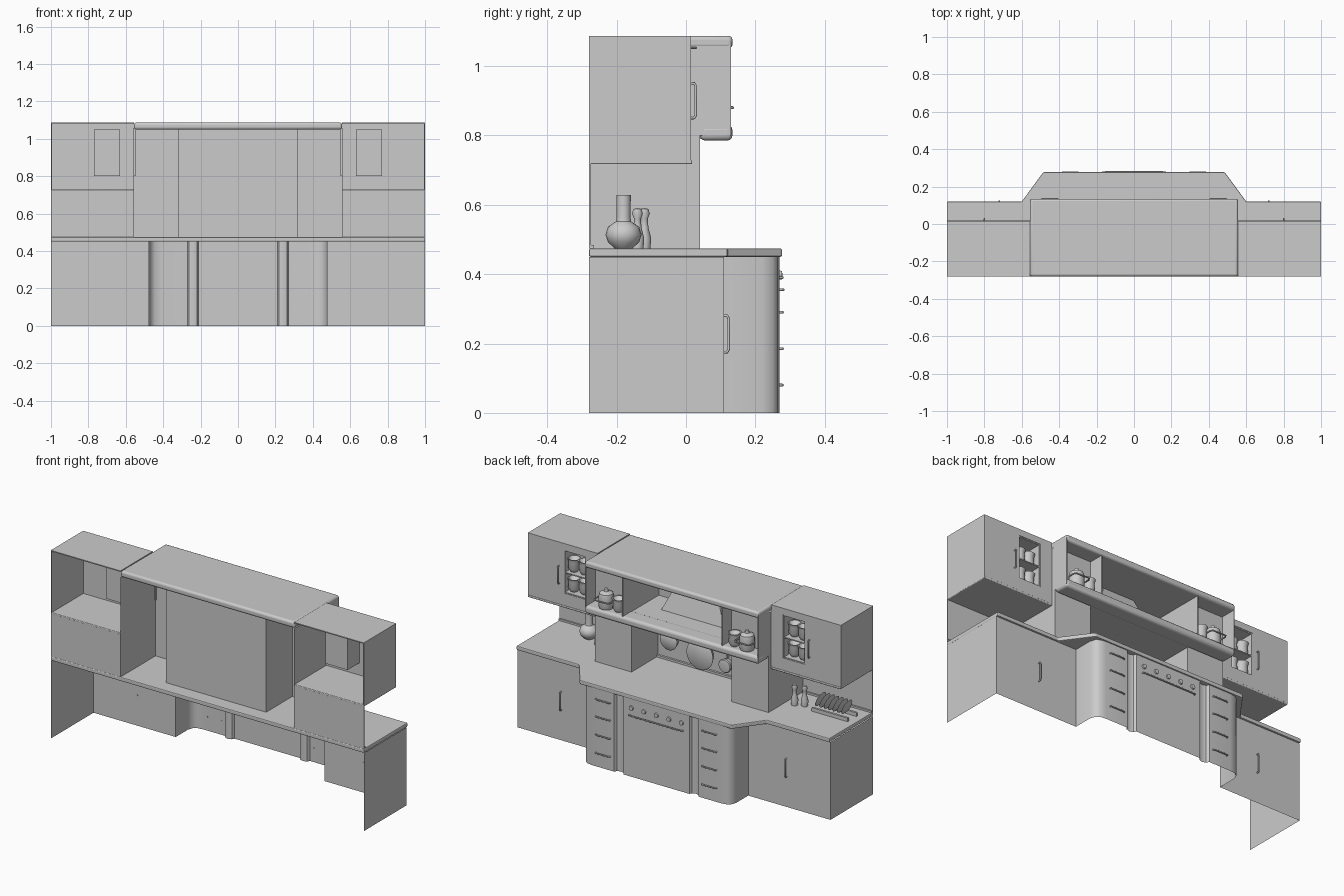
import bpy, bmesh, math
from mathutils import Matrix, Vector

old = bpy.data.objects.get("Cube")
if old:
    bpy.data.objects.remove(old, do_unlink=True)

mat = bpy.data.materials.new("plain grey")
mat.use_nodes = True
GREY = (0.6, 0.6, 0.6, 1)
mat.diffuse_color = GREY
mat.node_tree.nodes["Principled BSDF"].inputs["Base Color"].default_value = GREY


def finish(name, bm, smooth=False):
    bmesh.ops.recalc_face_normals(bm, faces=bm.faces[:])
    me = bpy.data.meshes.new(name)
    for f in bm.faces:
        f.smooth = smooth
    bm.to_mesh(me)
    bm.free()
    me.materials.append(mat)
    ob = bpy.data.objects.new(name, me)
    bpy.context.scene.collection.objects.link(ob)
    if smooth:
        bpy.ops.object.select_all(action="DESELECT")
        ob.select_set(True)
        bpy.context.view_layer.objects.active = ob
        bpy.ops.object.shade_smooth_by_angle(angle=math.radians(40))
    return ob


def box(name, x, y, z, round_edge=0):
    x, y, z = sorted(x), sorted(y), sorted(z)
    bm = bmesh.new()
    bmesh.ops.create_cube(bm, size=1)
    for v in bm.verts:
        v.co = [r[0] + (c + 0.5) * (r[1] - r[0]) for c, r in zip(v.co, (x, y, z))]
    ob = finish(name, bm, round_edge > 0)
    if round_edge:
        mod = ob.modifiers.new("rounded", "BEVEL")
        mod.width, mod.segments = round_edge, 3
    return ob


def wall(name, plan, z0, z1, closed=False, smooth=False):
    """Upright sheet following a plan line; closed also caps it."""
    bm = bmesh.new()
    lo = [bm.verts.new((x, y, z0)) for x, y in plan]
    hi = [bm.verts.new((x, y, z1)) for x, y in plan]
    n = len(plan)
    for i in range(n if closed else n - 1):
        j = (i + 1) % n
        bm.faces.new((lo[i], lo[j], hi[j], hi[i]))
    if closed:
        bm.faces.new(lo)
        bm.faces.new(hi)
    return finish(name, bm, smooth)


def lathe(name, at, profile, steps=20, lying=False):
    """Turned part; lying points its axis along +y."""
    bm = bmesh.new()
    vs = [bm.verts.new((r, 0, z)) for r, z in profile]
    es = [bm.edges.new(p) for p in zip(vs, vs[1:])]
    bmesh.ops.spin(bm, geom=vs + es, axis=(0, 0, 1), cent=(0, 0, 0),
                   angle=math.tau, steps=steps)
    bmesh.ops.remove_doubles(bm, verts=bm.verts[:], dist=1e-4)
    if lying:
        bm.transform(Matrix.Rotation(-math.pi / 2, 4, "X"))
    bm.transform(Matrix.Translation(at))
    return finish(name, bm, True)


def handle(name, a, b, out=0.015, r=0.004):
    a, b, o = Vector(a), Vector(b), Vector((0, out, 0))
    d = (b - a) * 0.08
    cu = bpy.data.curves.new(name, "CURVE")
    cu.dimensions, cu.bevel_depth, cu.bevel_resolution = "3D", r, 2
    cu.use_fill_caps = True
    pts = [a, a + o * 0.7, a + o + d, b + o - d, b + o * 0.7, b]
    sp = cu.splines.new("POLY")
    sp.points.add(len(pts) - 1)
    for p, q in zip(sp.points, pts):
        p.co = (*q, 1)
    cu.materials.append(mat)
    bpy.context.scene.collection.objects.link(bpy.data.objects.new(name, cu))


def mirrored(half):
    return half + [(-x, y) for x, y in reversed(half)]


T = 0.006            # panel thickness
BACK = -0.28

# Base cabinets: open-backed shell with a swept front
front = [(1, BACK), (1, 0.11), (0.475, 0.11), (0.475, 0.22), (0.465, 0.25),
         (0.445, 0.265), (0.41, 0.27), (0.27, 0.27), (0.262, 0.255),
         (0.24, 0.248), (0.218, 0.255), (0.21, 0.27)]
wall("base_cabinet_shell", mirrored(front), 0, 0.45, smooth=True)
top = [(1, BACK), (1, 0.12), (0.6, 0.12), (0.485, 0.277)]
counter = wall("countertop", mirrored(top), 0.45, 0.474, closed=True)
edge = counter.modifiers.new("rounded", "BEVEL")
edge.width, edge.segments = 0.005, 2

# Oven bar and knobs
handle("oven_handle", (0.17, 0.268, 0.355), (-0.17, 0.268, 0.355), 0.012)
for i in range(5):
    lathe("oven_knob", (-0.16 + i * 0.08, 0.268, 0.397),
          [(0, 0), (0.014, 0), (0.012, 0.009), (0, 0.01)], 14, lying=True)

# Alcove between two hollow piers
alcove = [(0.555, BACK), (0.555, 0.04), (0.32, 0.04), (0.32, -0.2)]
wall("alcove_and_piers", mirrored(alcove), 0.474, 1.05)
box("alcove_upstand", (-0.32, 0.32), (-0.2, -0.188), (0.474, 0.486))

# Overhead canopy: lid, lower shelf, ends, partitions and extractor
box("canopy_lid", (-0.556, 0.556), (BACK, 0.134), (1.05, 1.087), 0.012)
box("canopy_shelf", (-0.556, 0.556), (0.04, 0.134), (0.785, 0.83), 0.015)
box("canopy_shelf_inner", (-0.32, 0.32), (-0.2, 0.06), (0.79, 0.828))
bm = bmesh.new()
lo = [bm.verts.new(p) for p in ((-.2, -.2, .828), (-.2, -.06, .828), (.2, -.06, .828), (.2, -.2, .828))]
hi = [bm.verts.new(p) for p in ((-.1, -.2, 1.05), (-.1, -.12, 1.05), (.1, -.12, 1.05), (.1, -.2, 1.05))]
for i in range(3):
    bm.faces.new((lo[i], lo[i + 1], hi[i + 1], hi[i]))
finish("extractor_funnel", bm)

POT = [(0, 0), (0.036, 0), (0.04, 0.01), (0.04, 0.07), (0.036, 0.085), (0.012, 0.095), (0.01, 0.11), (0, 0.112)]
CUP = [(0, 0), (0.02, 0), (0.032, 0.02), (0.03, 0.055), (0.036, 0.075), (0.03, 0.075), (0, 0.03)]
BOTTLE = [(0, 0), (0.018, 0), (0.02, 0.03), (0.012, 0.06), (0.01, 0.085), (0.016, 0.1), (0.012, 0.114), (0, 0.116)]

for s in (1, -1):
    side = "left" if s > 0 else "right"

    def sx(a, b):
        return (s * a, s * b)

    # Canopy end, partition and the pots in its compartment
    box(side + "_canopy_end", sx(0.555 - T, 0.555), (0.03, 0.13), (0.8, 1.07))
    box(side + "_canopy_partition", sx(0.32 - T, 0.32), (-0.2, 0.125), (0.82, 1.06))
    lathe(side + "_stored_pot", (s * 0.45, 0.085, 0.83), POT)
    handle(side + "_pot_grip", (s * 0.5, 0.085, 0.88), (s * 0.4, 0.085, 0.88), 0.05)
    lathe(side + "_stored_cup", (s * 0.37, 0.085, 0.83), CUP)

    # Wall cabinet, open at the back, with a cup niche in its front
    box(side + "_wall_cabinet_top", sx(0.555, 1), (BACK, 0.015), (1.087 - T, 1.087))
    box(side + "_wall_cabinet_floor", sx(0.555, 1), (BACK, 0.018), (0.717, 0.729), 0.004)
    box(side + "_wall_cabinet_side", sx(1 - T, 1), (BACK, 0.015), (0.72, 1.087))
    f = (0.015 - T, 0.015)
    box(side + "_front_inner", sx(0.555, 0.63), f, (0.72, 1.087))
    box(side + "_front_outer", sx(0.77, 1), f, (0.72, 1.087))
    box(side + "_front_below", sx(0.63, 0.77), f, (0.72, 0.8))
    box(side + "_front_above", sx(0.63, 0.77), f, (1.05, 1.087))
    n = (-0.1, 0.012)
    box(side + "_niche_back", sx(0.63, 0.77), (-0.1, -0.1 + T), (0.8, 1.05))
    for x in (0.63, 0.77 - T):
        box(side + "_niche_cheek", sx(x, x + T), n, (0.8, 1.05))
    for z in (0.8, 0.915, 1.05 - T):
        box(side + "_niche_shelf", sx(0.63, 0.77), n, (z, z + T))
    for z in (0.806, 0.921):
        lathe(side + "_niche_cup", (s * 0.67, -0.035, z), CUP)
        lathe(side + "_niche_mug", (s * 0.735, -0.03, z), CUP)
    handle(side + "_wall_door_handle", (s * 0.8, 0.013, 0.85), (s * 0.8, 0.013, 0.95))

    # Splashback, upstand and lower door handle
    box(side + "_splashback", sx(0.555, 1), (BACK, BACK + T), (0.474, 0.72))
    box(side + "_splash_upstand", sx(0.555, 1), (BACK, BACK + 0.015), (0.474, 0.484))
    handle(side + "_base_door_handle", (s * 0.72, 0.108, 0.175), (s * 0.72, 0.108, 0.28))

    # Drawer pulls
    for z in (0.08, 0.185, 0.29, 0.39):
        handle(side + "_drawer_pull", (s * 0.385, 0.268, z), (s * 0.295, 0.268, z), 0.01)

    # Bottles beside the pier
    for x, y in ((0.61, -0.12), (0.66, -0.14)):
        lathe(side + "_bottle", (s * x, y, 0.474), BOTTLE, 14)

# Round vase
lathe("vase", (0.745, -0.18, 0.474),
      [(0, 0), (0.025, 0), (0.045, 0.018), (0.052, 0.04), (0.045, 0.062), (0.022, 0.078),
       (0.02, 0.09), (0.021, 0.154), (0.017, 0.154), (0.016, 0.08), (0, 0.07)])

# Dish rack with upright plates
for y in (-0.19, -0.11):
    box("dish_rack_rail", (-0.96, -0.73), (y - 0.006, y + 0.006), (0.474, 0.495))
for i in range(7):
    plate = lathe("rack_plate", (0, 0, 0), [(0, 0), (0.03, 0), (0.045, 0.008), (0.03, 0.004), (0, 0.004)], 18)
    plate.rotation_euler = (0, math.radians(70), 0)
    plate.location = (-0.93 + i * 0.028, -0.15, 0.53)

# Pans hanging on the alcove wall
for x, z, r in ((0.23, 0.6, 0.055), (0.03, 0.57, 0.085), (-0.13, 0.55, 0.04)):
    lathe("hanging_pan", (x, -0.198, z), [(0, 0), (r * 0.8, 0), (r, 0.03), (r * 0.9, 0.035), (0, 0.04)], 24, lying=True)
    box("pan_grip", (x - 0.006, x + 0.006), (-0.198, -0.186), (z + r * 0.9, z + r + 0.08))
